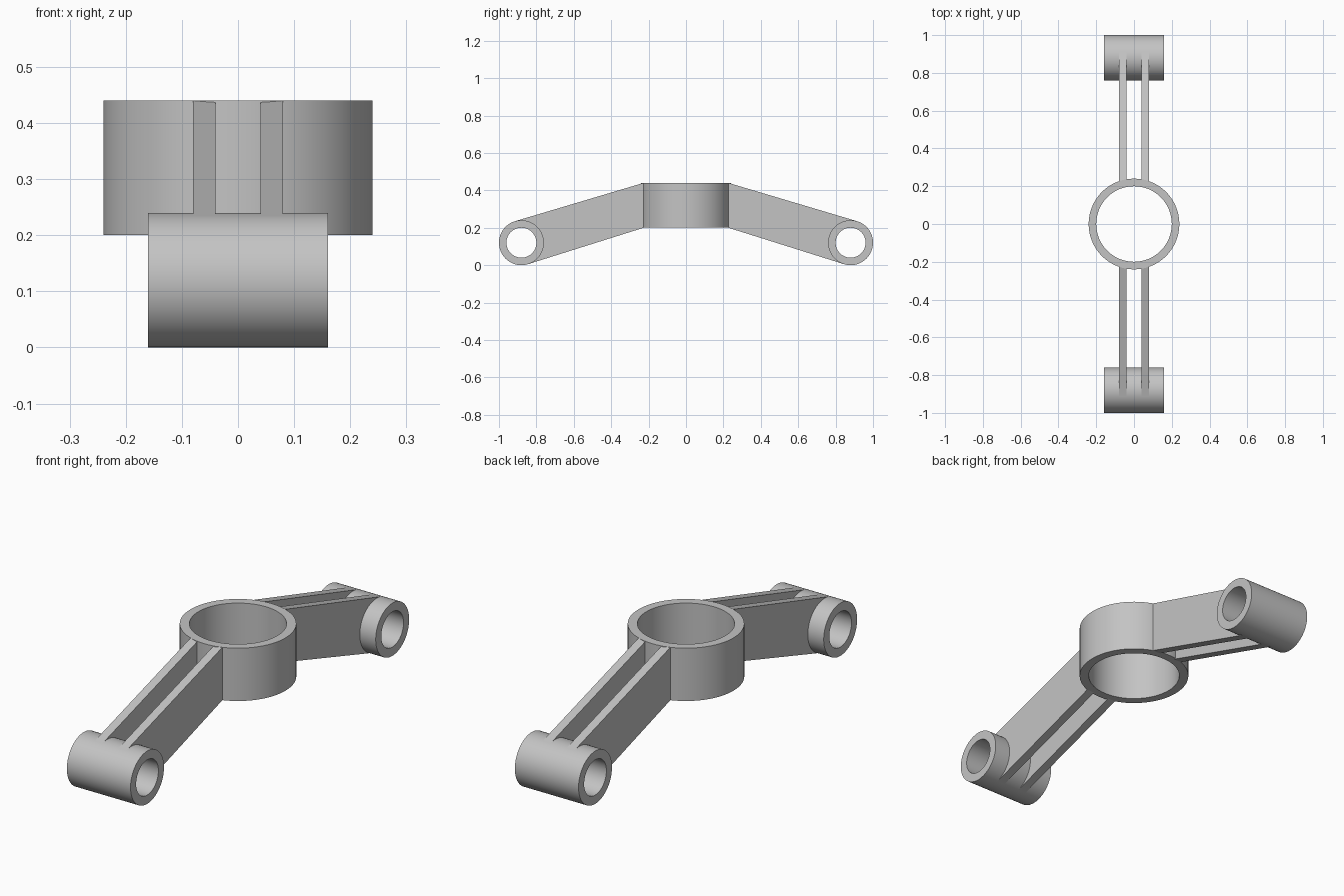
import bpy, bmesh, math
from mathutils import Matrix, Vector

cube = bpy.data.objects.get("Cube")
if cube:
    bpy.data.objects.remove(cube, do_unlink=True)

grey = bpy.data.materials.new("plain grey")
grey.use_nodes = True
COLOUR = (0.55, 0.55, 0.55, 1)
grey.diffuse_color = COLOUR
grey.node_tree.nodes["Principled BSDF"].inputs["Base Color"].default_value = COLOUR

END_Y, END_Z, END_R, BORE_R = 0.88, 0.12, 0.12, 0.08
HUB_Z, HUB_H, HUB_R = 0.32, 0.24, 0.24
ROOT_Y = 0.226   # where the ribs meet the hub


def finish(name, bm):
    bmesh.ops.recalc_face_normals(bm, faces=bm.faces)
    mesh = bpy.data.meshes.new(name)
    bm.to_mesh(mesh)
    bm.free()
    mesh.materials.append(grey)
    obj = bpy.data.objects.new(name, mesh)
    bpy.context.collection.objects.link(obj)
    bpy.ops.object.select_all(action='DESELECT')
    obj.select_set(True)
    bpy.context.view_layer.objects.active = obj
    bpy.ops.object.shade_smooth_by_angle(angle=math.radians(30))
    return obj


def tube(name, outer, inner, length, matrix, segments=96):
    """Spin a rectangular wall section around the local z axis."""
    bm = bmesh.new()
    h = length / 2
    section = [(inner, -h), (outer, -h), (outer, h), (inner, h)]
    verts = [bm.verts.new((r, 0, z)) for r, z in section]
    edges = [bm.edges.new((verts[i], verts[i - 1])) for i in range(4)]
    bmesh.ops.spin(bm, geom=verts + edges, cent=(0, 0, 0), axis=(0, 0, 1),
                   angle=math.tau, steps=segments, use_merge=True)
    bmesh.ops.remove_doubles(bm, verts=bm.verts, dist=1e-5)
    bmesh.ops.transform(bm, matrix=matrix, verts=bm.verts)
    return finish(name, bm)


def rib(name, x0, x1, side):
    """Sloping plate from the hub wall to the end tube, tangent to the tube."""
    slope = math.atan2(HUB_Z - END_Z, END_Y - ROOT_Y)
    top = math.pi / 2 - slope
    profile = [(ROOT_Y, HUB_Z - HUB_H / 2), (ROOT_Y, HUB_Z + HUB_H / 2)]
    # the end follows the tube wall so that the bore stays open
    steps = 16
    for i in range(steps + 1):
        a = top + math.pi * i / steps
        r = END_R if i in (0, steps) else (END_R + BORE_R) / 2
        profile.append((END_Y + r * math.cos(a), END_Z + r * math.sin(a)))
    bm = bmesh.new()
    face = bm.faces.new([bm.verts.new((x0, side * y, z)) for y, z in profile])
    out = bmesh.ops.extrude_face_region(bm, geom=[face])
    moved = [v for v in out["geom"] if isinstance(v, bmesh.types.BMVert)]
    bmesh.ops.translate(bm, verts=moved, vec=Vector((x1 - x0, 0, 0)))
    return finish(name, bm)


# Central hub ring
tube("hub_ring", HUB_R, 0.2, HUB_H, Matrix.Translation((0, 0, HUB_Z)), 128)

# Front and back arms: a cross tube carried by two ribs
for label, side in (("front", -1), ("back", 1)):
    place = Matrix.Translation((0, side * END_Y, END_Z)) @ Matrix.Rotation(math.pi / 2, 4, 'Y')
    tube(label + "_end_tube", END_R, BORE_R, 0.32, place)
    rib(label + "_left_rib", 0.04, 0.08, side)
    rib(label + "_right_rib", -0.08, -0.04, side)
